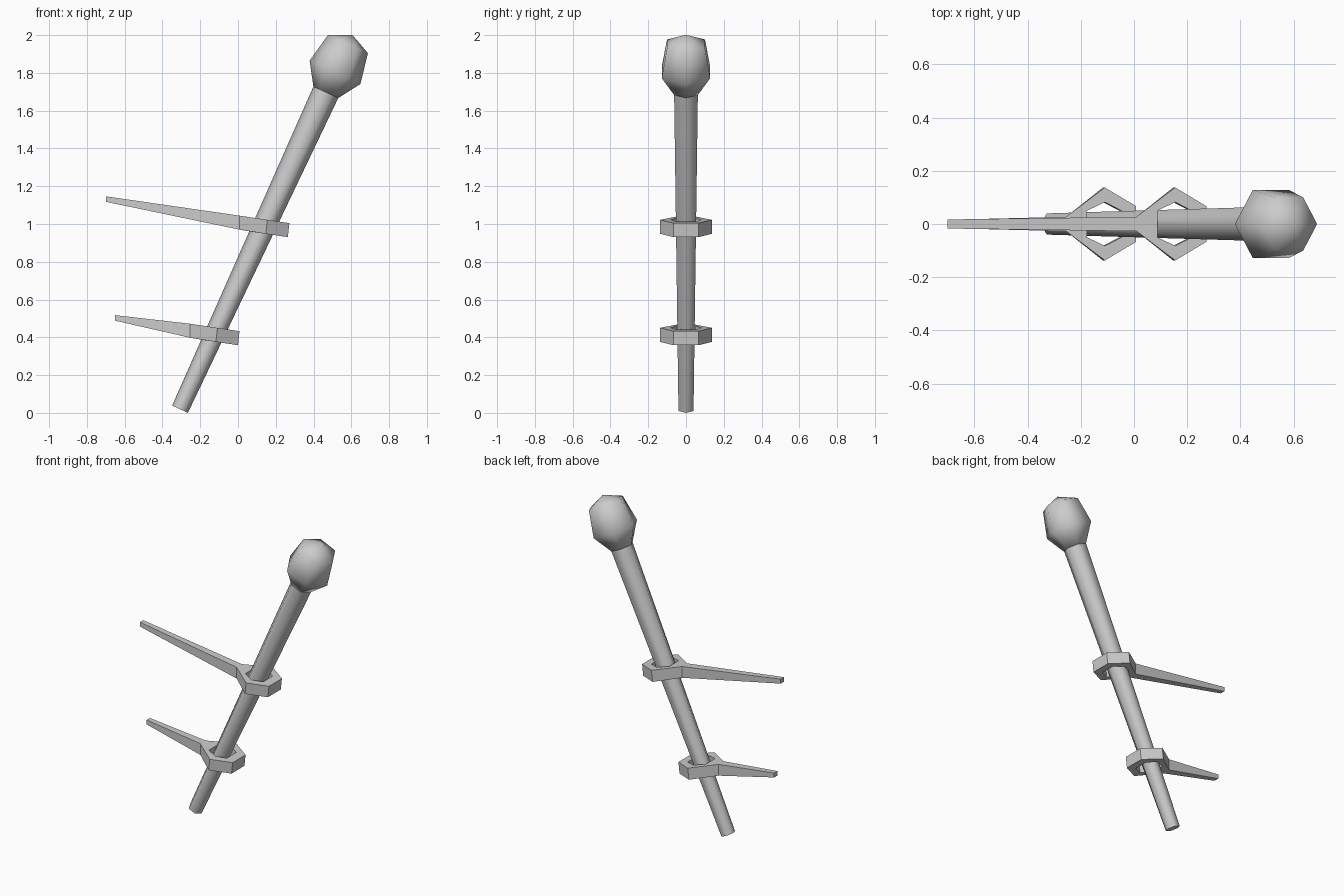
import bpy, bmesh, math
from mathutils import Matrix

if "Cube" in bpy.data.objects:
    bpy.data.objects.remove(bpy.data.objects["Cube"])

TILT = math.atan2(0.773, 1.68)
BASE = Matrix.Translation((-0.307, 0, 0.0195)) @ Matrix.Rotation(TILT, 4, 'Y')


def finish(name, bm, smooth_angle=None):
    bmesh.ops.recalc_face_normals(bm, faces=bm.faces[:])
    me = bpy.data.meshes.new(name)
    bm.to_mesh(me)
    bm.free()
    ob = bpy.data.objects.new(name, me)
    bpy.context.collection.objects.link(ob)
    if smooth_angle:
        bpy.ops.object.select_all(action='DESELECT')
        ob.select_set(True)
        bpy.context.view_layer.objects.active = ob
        bpy.ops.object.shade_smooth_by_angle(angle=math.radians(smooth_angle))
    return ob


def hex_lathe(name, profile, apex=None):
    """Six-sided tapered body along the tilted axis; profile = (radius, height)."""
    bm = bmesh.new()
    rings = [[bm.verts.new((r * math.cos(i * math.pi / 3), r * math.sin(i * math.pi / 3), h))
              for i in range(6)] for r, h in profile]
    for a, b in zip(rings, rings[1:]):
        for i in range(6):
            j = (i + 1) % 6
            bm.faces.new((a[i], a[j], b[j], b[i]))
    bm.faces.new(rings[0][::-1])
    if apex:
        tip = bm.verts.new((0, 0, apex))
        for i in range(6):
            bm.faces.new((rings[-1][i], rings[-1][(i + 1) % 6], tip))
    else:
        bm.faces.new(rings[-1])
    bm.transform(BASE)
    return finish(name, bm, 65)


def bracket(name, dx, tip_x, tip_z, joint_z):
    """Tapered arm ending in a hexagonal ring, sloping down towards +x."""
    half = [(0.009, 0.027), (0.155, 0.137), (0.272, 0.067)]
    hole = [(0.088, 0.05), (0.155, 0.082), (0.217, 0.05)]
    jx = half[0][0] + dx
    bm = bmesh.new()

    def vert(x, y):
        if x <= jx:
            t = (x - tip_x) / (jx - tip_x)
            z, h = tip_z + t * (joint_z - tip_z), 0.0145 + t * 0.0225
        else:
            z, h = joint_z - 0.15 * (x - jx), 0.037
        v = bm.verts.new((x, y, z + h))
        return v, h

    def loop(pts):
        full = pts + [(x, -y) for x, y in reversed(pts)]
        return [vert(x + dx, y) for x, y in full]

    outer, inner = loop(half), loop(hole)
    tips = [vert(tip_x, 0.017), vert(tip_x, -0.017)]
    drop = {v.co.to_tuple(4): 2 * h for v, h in outer + inner + tips}
    o, n, t = ([v for v, _ in s] for s in (outer, inner, tips))
    for i in range(6):
        j = (i + 1) % 6
        bm.faces.new((o[i], o[j], n[j], n[i]))
    bm.faces.new((o[0], t[0], t[1], o[5]))
    # thickness
    ext = bmesh.ops.extrude_face_region(bm, geom=bm.faces[:], use_keep_orig=True)
    for g in ext['geom']:
        if isinstance(g, bmesh.types.BMVert):
            d = drop[g.co.to_tuple(4)]
            if g.co.x > jx + 0.01:
                g.co.x -= 0.008
            g.co.z -= d
    return finish(name, bm)


# Tilted handle and faceted head
hex_lathe("torch_shaft", [(0.046, 0), (0.0725, 1.85)])
hex_lathe("torch_head", [(0.0725, 1.847), (0.148, 1.963), (0.116, 2.128)], apex=2.182)

# Wall brackets
bracket("upper_bracket", 0.0, -0.70, 1.132, 1.007)
bracket("lower_bracket", -0.264, -0.652, 0.503, 0.435)
